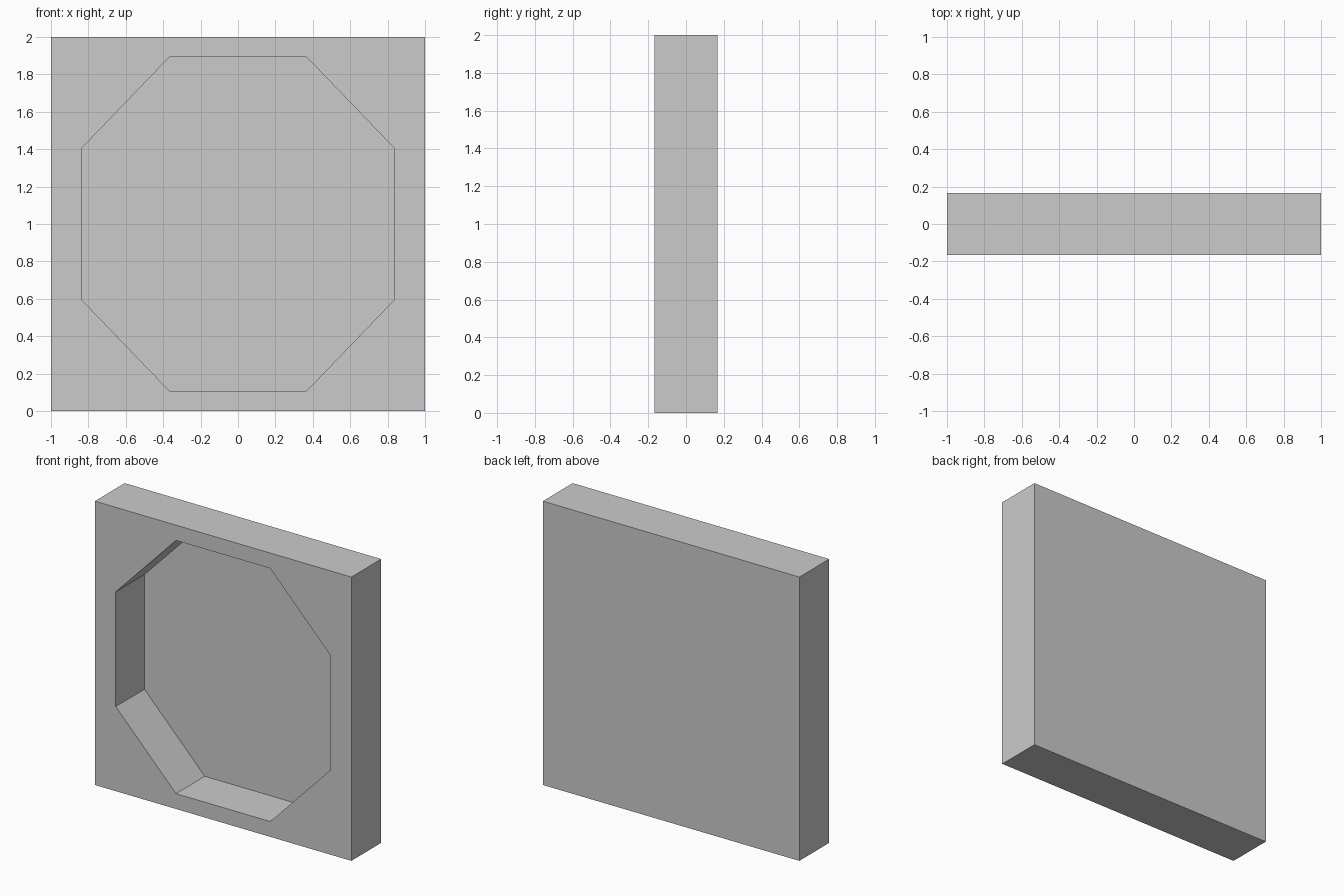
import bpy, bmesh

if "Cube" in bpy.data.objects:
    bpy.data.objects.remove(bpy.data.objects["Cube"])

HALF_DEPTH = 0.166
RECESS_DEPTH = 0.32


def prism(name, outline, y0, y1):
    """Extrude an x/z outline from y0 to y1."""
    bm = bmesh.new()
    face = bm.faces.new([bm.verts.new((x, y0, z)) for x, z in outline])
    ext = bmesh.ops.extrude_face_region(bm, geom=[face])["geom"]
    moved = [v for v in ext if isinstance(v, bmesh.types.BMVert)]
    bmesh.ops.translate(bm, verts=moved, vec=(0, y1 - y0, 0))
    bmesh.ops.recalc_face_normals(bm, faces=bm.faces)
    mesh = bpy.data.meshes.new(name)
    bm.to_mesh(mesh)
    bm.free()
    obj = bpy.data.objects.new(name, mesh)
    bpy.context.collection.objects.link(obj)
    return obj


# Square slab
block = prism("recessed_panel", [(-1, 0), (1, 0), (1, 2), (-1, 2)],
              -HALF_DEPTH, HALF_DEPTH)

# Octagonal recess, open to the front
quarter = [(0.837, 0.404), (0.367, 0.892)]
octagon = (quarter
           + [(-x, z) for x, z in reversed(quarter)]
           + [(-x, -z) for x, z in quarter]
           + [(x, -z) for x, z in reversed(quarter)])
cutter = prism("recess_cutter", [(x, z + 1) for x, z in octagon],
               -HALF_DEPTH - 0.1, -HALF_DEPTH + RECESS_DEPTH)
cutter.hide_render = True

cut = block.modifiers.new("recess", "BOOLEAN")
cut.operation = "DIFFERENCE"
cut.solver = "EXACT"
cut.object = cutter

# Apply the cut and drop the helper
bpy.context.view_layer.objects.active = block
bpy.ops.object.modifier_apply(modifier=cut.name)
bpy.data.objects.remove(cutter)
